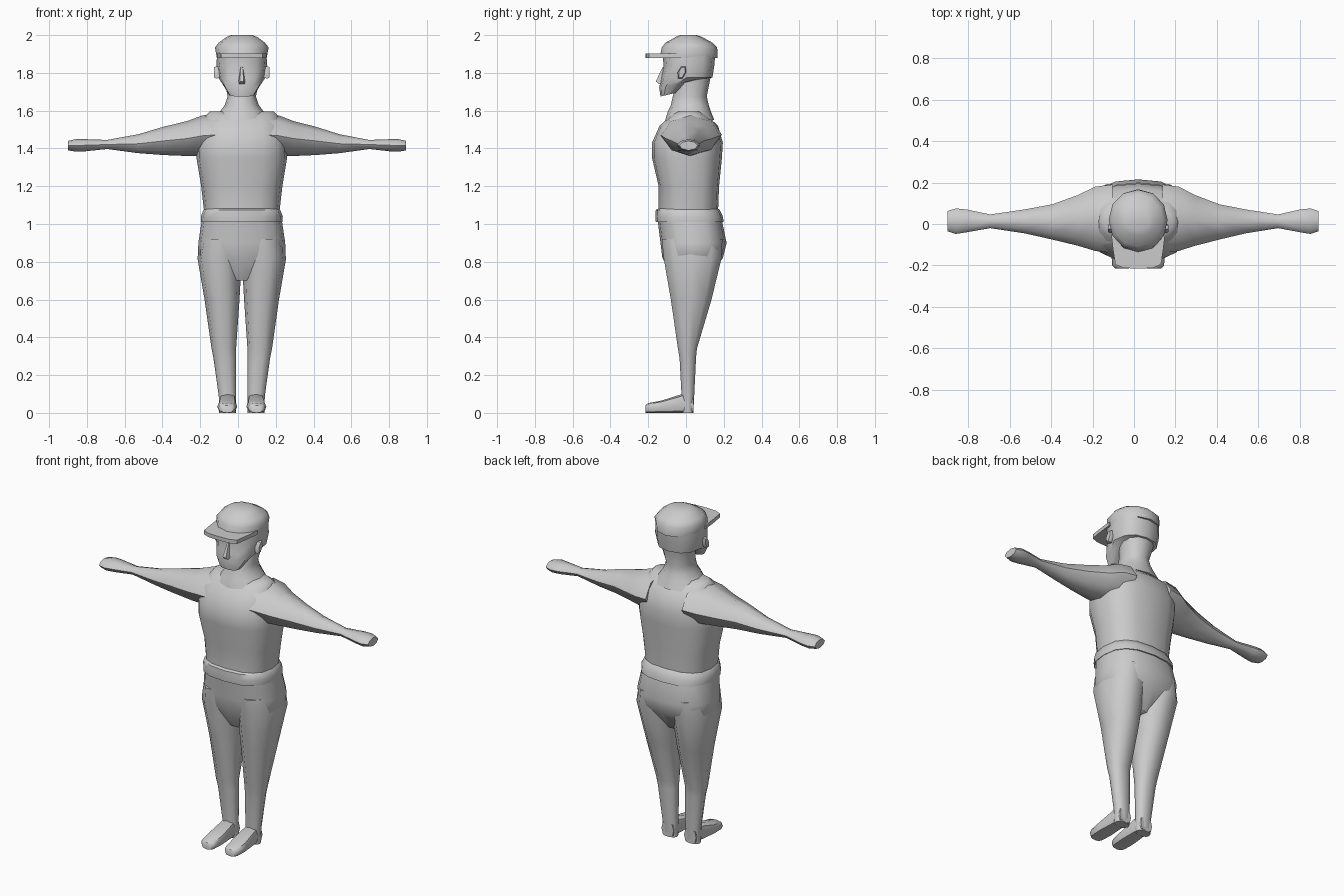
import bpy, bmesh, math
from mathutils import Vector

if "Cube" in bpy.data.objects:
    bpy.data.objects.remove(bpy.data.objects["Cube"])

CX = 0.02  # body centre line
grey = bpy.data.materials.new("plain grey")
grey.diffuse_color = (0.6, 0.6, 0.6, 1)
grey.use_nodes = True
grey.node_tree.nodes["Principled BSDF"].inputs["Base Color"].default_value = grey.diffuse_color


def finish(name, bm, angle=50):
    bmesh.ops.recalc_face_normals(bm, faces=bm.faces)
    me = bpy.data.meshes.new(name)
    bm.to_mesh(me)
    bm.free()
    me.materials.append(grey)
    ob = bpy.data.objects.new(name, me)
    bpy.context.collection.objects.link(ob)
    bpy.ops.object.select_all(action='DESELECT')
    bpy.context.view_layer.objects.active = ob
    ob.select_set(True)
    bpy.ops.object.shade_smooth_by_angle(angle=math.radians(angle))
    return ob


def ring(a0, a1, b0, b1, n, power=2.0):
    """Rounded outline filling the box a0..a1, b0..b1."""
    pts = []
    for i in range(n):
        t = 2 * math.pi * i / n
        c, s = math.cos(t), math.sin(t)
        c = math.copysign(abs(c) ** (2 / power), c)
        s = math.copysign(abs(s) ** (2 / power), s)
        pts.append(((a0 + a1) / 2 + c * (a1 - a0) / 2,
                    (b0 + b1) / 2 + s * (b1 - b0) / 2))
    return pts


def loft(name, rings, angle=50):
    bm = bmesh.new()
    loops = [[bm.verts.new(Vector(p)) for p in r] for r in rings]
    for lo, hi in zip(loops, loops[1:]):
        n = len(lo)
        for i in range(n):
            j = (i + 1) % n
            bm.faces.new((lo[i], lo[j], hi[j], hi[i]))
    bm.faces.new(loops[0])
    bm.faces.new(loops[-1])
    return finish(name, bm, angle)


def upright(name, rows, n=12, power=2.0, angle=50):
    """Stack of level outlines; row = z, x0, x1, y0, y1 about the centre line."""
    return loft(name, [[(CX + x, y, z) for x, y in ring(x0, x1, y0, y1, n, power)]
                       for z, x0, x1, y0, y1 in rows], angle)


def sym(rows):
    return [(z, -w, w, y0, y1) for z, w, y0, y1 in rows]


# Shirt with turned hem
upright("shirt", sym([
    (1.07, .20, -.145, .17), (1.20, .215, -.145, .175), (1.35, .24, -.18, .19),
    (1.43, .24, -.18, .195), (1.52, .22, -.14, .17), (1.575, .19, -.08, .11),
    (1.595, .17, -.05, .08)]), 16, 2.6)
upright("shirt_hem", sym([
    (1.01, .216, -.16, .20), (1.04, .217, -.162, .195), (1.075, .203, -.16, .178),
    (1.085, .19, -.14, .165)]), 16, 2.6)

# Trousers
upright("hips", sym([
    (1.02, .212, -.15, .19), (.90, .23, -.135, .215), (.82, .232, -.125, .195),
    (.70, .09, -.06, .11)]), 16, 2.6)
leg_rows = [(.92, .0, .215, -.135, .20), (.82, .0, .235, -.125, .195),
            (.60, .012, .197, -.085, .14), (.34, .03, .16, -.045, .06),
            (.29, .03, .15, -.036, .055), (.09, .03, .122, -.025, .045),
            (0, .03, .12, -.02, .04)]

# Foot outlines run from heel to toe: y, x0, x1, top height
foot_rows = [(.04, .035, .115, .085), (-.02, .03, .12, .10),
             (-.13, .025, .13, .065), (-.20, .032, .125, .052), (-.215, .045, .11, .04)]

# Arm outlines run outward: distance, y0, y1, z0, z1
arm_rows = [(.12, -.14, .19, 1.36, 1.585), (.20, -.13, .18, 1.36, 1.575),
            (.28, -.105, .14, 1.36, 1.545), (.40, -.075, .095, 1.365, 1.515),
            (.53, -.045, .07, 1.375, 1.475), (.69, -.02, .046, 1.397, 1.445),
            (.80, -.04, .07, 1.385, 1.449), (.85, -.048, .075, 1.383, 1.449),
            (.89, -.035, .062, 1.39, 1.44)]

for side, s, reach in (("right", -1, .92), ("left", 1, .87)):
    upright(side + "_leg", [(z, min(s * a, s * b), max(s * a, s * b), f, k)
                            for z, a, b, f, k in leg_rows], 10, 2.3)
    loft(side + "_foot", [[(CX + s * x, y, max(0, z)) for x, z in
                           ring(a, b, 0, h, 8, 3)] for y, a, b, h in foot_rows])
    loft(side + "_arm", [[(CX + s * d * reach / .89, y, z) for y, z in
                          ring(y0, y1, z0, z1, 8, 1.9)] for d, y0, y1, z0, z1 in arm_rows])
    # Ear leaning back a little
    loft(side + "_ear", [[(CX + s * x, y + (z - 1.8) * .25, z) for y, z in
                          ring(-.045 + i, -i, 1.765 + i, 1.84 - i, 6)]
                         for x, i in ((.10, .01), (.135, 0), (.146, .006))])

# Neck
upright("neck", sym([
    (1.55, .15, -.11, .15), (1.60, .112, -.095, .13), (1.63, .09, -.08, .12),
    (1.675, .075, -.07, .11), (1.80, .10, -.03, .135)]), 12, 2.2)

# Head: the jaw outlines tilt up toward the neck
head_rows = [(1.675, 1.695, .068, -.135, -.05), (1.72, 1.755, .10, -.142, .02),
             (1.775, 1.775, .125, -.132, .14), (1.84, 1.84, .135, -.118, .15),
             (1.90, 1.90, .13, -.125, .155)]
loft("head", [[(CX + x, y, zf + (zb - zf) * (y - y0) / (y1 - y0))
               for x, y in ring(-w, w, y0, y1, 12, 2.5)]
              for zf, zb, w, y0, y1 in head_rows], 40)

# Nose
loft("nose", [[(CX + x, y, z) for x, y in ((-w, -.10), (w, -.10), (w * .4, f), (-w * .4, f))]
              for z, w, f in ((1.74, .028, -.142), (1.755, .026, -.16), (1.83, .012, -.124))])

# Cap
upright("cap", sym([
    (1.88, .132, -.14, .168), (1.935, .142, -.128, .165), (1.96, .122, -.108, .14),
    (1.99, .082, -.055, .085), (2.0, .055, -.03, .055)]), 12, 2.1)
brim = [(-.132, -.03), (-.12, -.13), (-.11, -.195), (-.07, -.212), (0, -.215),
        (.07, -.212), (.11, -.195), (.12, -.13), (.132, -.03)]
loft("cap_brim", [[(CX + x, y, z) for x, y in brim] for z in (1.88, 1.903)])
